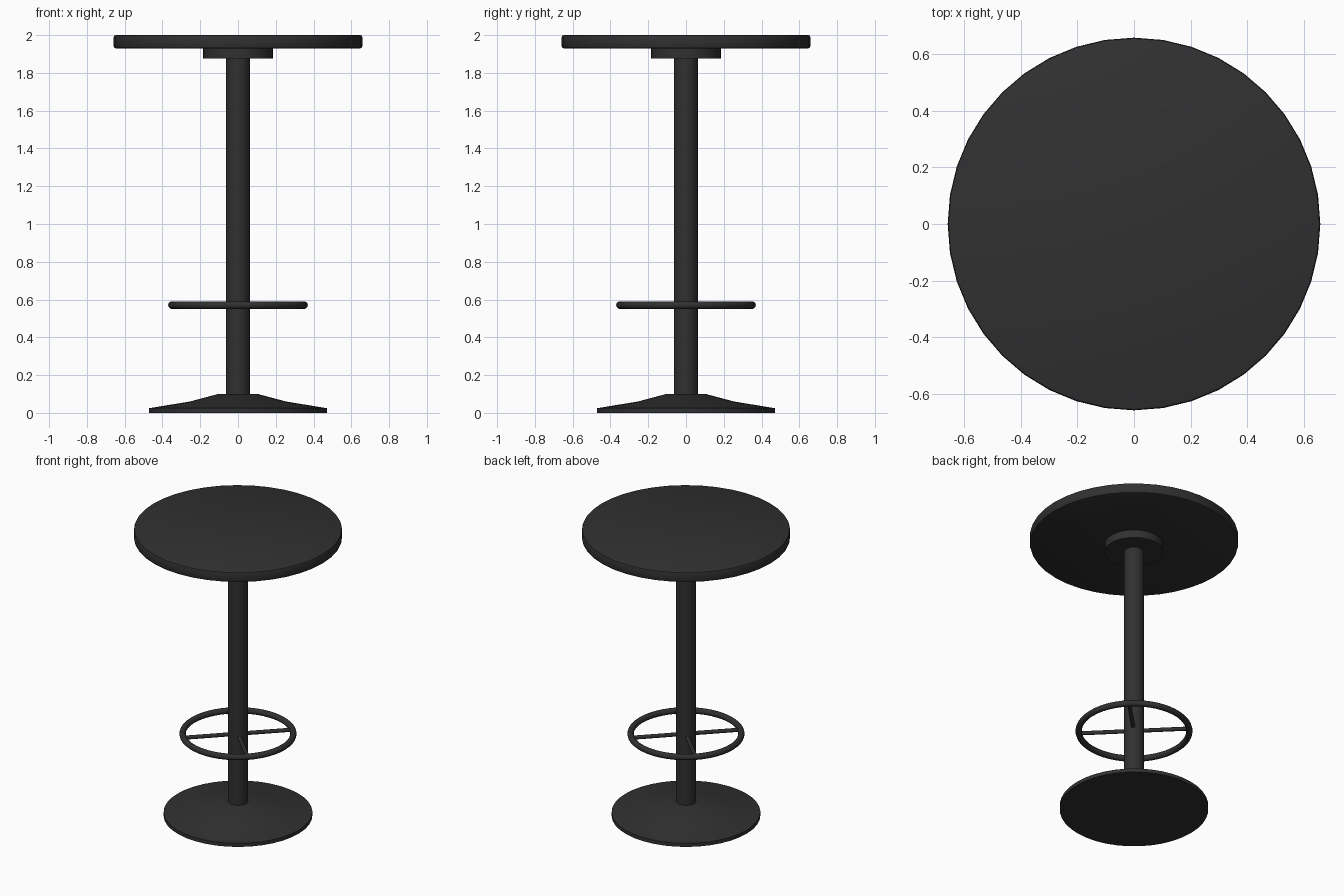
import bpy, bmesh
from math import sin, cos, pi, radians

if "Cube" in bpy.data.objects:
    bpy.data.objects.remove(bpy.data.objects["Cube"])

black = bpy.data.materials.new("black_metal")
black.diffuse_color = (0.03, 0.03, 0.031, 1)
black.use_nodes = True
black.node_tree.nodes["Principled BSDF"].inputs["Base Color"].default_value = black.diffuse_color


def finish(obj, name):
    obj.name = name
    obj.data.materials.append(black)
    bpy.ops.object.select_all(action='DESELECT')
    obj.select_set(True)
    bpy.context.view_layer.objects.active = obj
    bpy.ops.object.shade_smooth_by_angle(angle=radians(35))
    return obj


def lathe(name, profile, sides=40):
    """Revolve (radius, z) points, bottom to top, and cap both ends."""
    bm = bmesh.new()
    rings = [[bm.verts.new((r * cos(2 * pi * i / sides), r * sin(2 * pi * i / sides), z))
              for i in range(sides)] for r, z in profile]
    for low, high in zip(rings, rings[1:]):
        for i in range(sides):
            j = (i + 1) % sides
            bm.faces.new((low[i], low[j], high[j], high[i]))
    bm.faces.new(rings[0][::-1])
    bm.faces.new(rings[-1])
    mesh = bpy.data.meshes.new(name)
    bm.to_mesh(mesh)
    bm.free()
    obj = bpy.data.objects.new(name, mesh)
    bpy.context.collection.objects.link(obj)
    return finish(obj, name)


# Floor base: thin rim rising in two slopes to the pole
lathe("base", [(0.47, 0), (0.47, 0.025), (0.255, 0.06), (0.105, 0.1)])

# Central pole
lathe("pole", [(0.063, 0.08), (0.063, 1.9)], 32)

# Mounting disc under the top
lathe("mounting_disc", [(0.185, 1.875), (0.185, 1.935)])

# Round table top with softened edges
lathe("table_top", [(0.648, 1.93), (0.655, 1.933), (0.658, 1.94),
                    (0.658, 1.99), (0.655, 1.997), (0.648, 2.0)])

# Foot ring
bpy.ops.mesh.primitive_torus_add(major_radius=0.35, minor_radius=0.02,
                                 major_segments=48, minor_segments=12,
                                 location=(0, 0, 0.57))
finish(bpy.context.object, "foot_ring")

# Two crossing bars carry the ring on the diagonals
for n, angle in enumerate((45, 135)):
    bpy.ops.mesh.primitive_cylinder_add(vertices=12, radius=0.013, depth=0.70,
                                        location=(0, 0, 0.57),
                                        rotation=(pi / 2, 0, radians(angle)))
    finish(bpy.context.object, f"ring_bar_{n + 1}")
